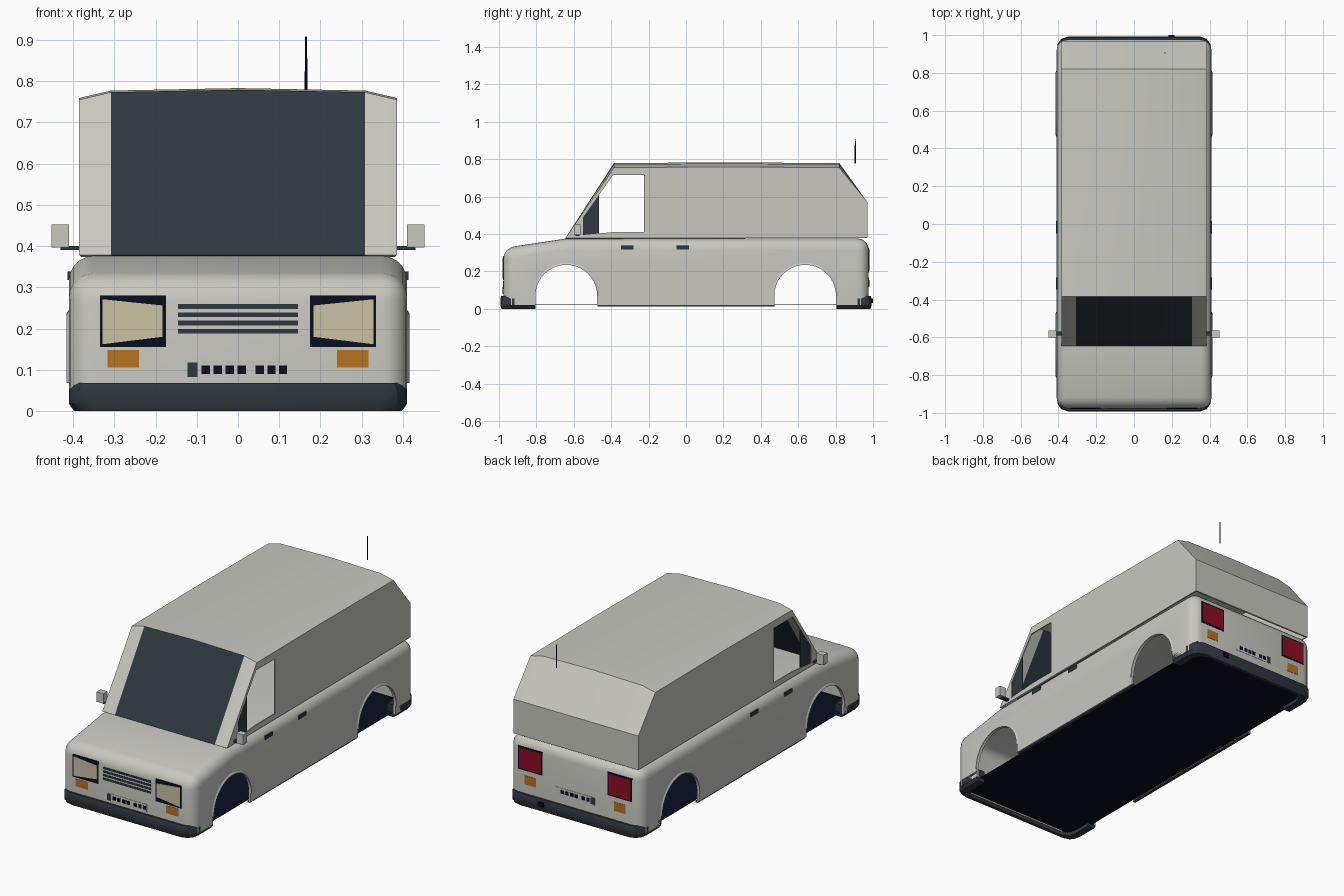
import bpy, bmesh, math
from mathutils import Vector

if "Cube" in bpy.data.objects:
    bpy.data.objects.remove(bpy.data.objects["Cube"])


def material(name, rgb):
    m = bpy.data.materials.new(name)
    m.use_nodes = True
    m.diffuse_color = (*rgb, 1)
    m.node_tree.nodes["Principled BSDF"].inputs["Base Color"].default_value = (*rgb, 1)
    return m


PAINT = material("warm_grey_paint", (0.58, 0.58, 0.53))
SLATE = material("dark_slate", (0.028, 0.039, 0.051))
NAVY = material("near_black_navy", (0.003, 0.004, 0.014))
CREAM = material("cream_lens", (0.58, 0.54, 0.36))
AMBER = material("amber_lens", (0.48, 0.17, 0.014))
RED = material("red_lens", (0.27, 0.004, 0.016))


def loft_mesh(rings):
    """Closed rings joined in order, capped at both ends."""
    bm = bmesh.new()
    rows = [[bm.verts.new(p) for p in ring] for ring in rings]
    n = len(rows[0])
    for a, b in zip(rows, rows[1:]):
        for i in range(n):
            j = (i + 1) % n
            bm.faces.new((a[i], a[j], b[j], b[i]))
    bm.faces.new(rows[0])
    bm.faces.new(rows[-1])
    bmesh.ops.recalc_face_normals(bm, faces=bm.faces)
    return bm


def finish(name, bm, *mats, smooth=False):
    mesh = bpy.data.meshes.new(name)
    bm.to_mesh(mesh)
    bm.free()
    ob = bpy.data.objects.new(name, mesh)
    bpy.context.collection.objects.link(ob)
    for m in mats:
        mesh.materials.append(m)
    if smooth:
        smooth_shade(ob)
    return ob


def activate(ob):
    bpy.ops.object.select_all(action='DESELECT')
    ob.select_set(True)
    bpy.context.view_layer.objects.active = ob


def smooth_shade(ob):
    activate(ob)
    bpy.ops.object.shade_smooth_by_angle(angle=math.radians(32))


def side_prism(name, yz, x0, x1, mat):
    return finish(name, loft_mesh([[(x, y, z) for y, z in yz] for x in (x0, x1)]), mat)


def box(name, x0, x1, y0, y1, z0, z1, mat):
    return side_prism(name, [(y0, z0), (y1, z0), (y1, z1), (y0, z1)], x0, x1, mat)


def plate(name, xz, end, layer, mat):
    """Thin plate on the front (end=-1) or rear (end=1) face."""
    ys = (end * 0.972, end * (0.977 + 0.0015 * layer))
    return finish(name, loft_mesh([[(x, y, z) for x, z in xz] for y in ys]), mat)


def rect(x0, x1, z0, z1):
    return [(x0, z0), (x1, z0), (x1, z1), (x0, z1)]


def drop_bottom(bm):
    bm.normal_update()
    bmesh.ops.delete(bm, geom=[f for f in bm.faces if f.normal.z < -0.9], context='FACES')


def hollow_and_cut(ob, thickness, cutters):
    activate(ob)
    mod = ob.modifiers.new("shell", 'SOLIDIFY')
    mod.thickness, mod.offset = thickness, -1
    bpy.ops.object.modifier_apply(modifier=mod.name)
    for c in cutters:
        mod = ob.modifiers.new("opening", 'BOOLEAN')
        mod.operation, mod.solver, mod.object = 'DIFFERENCE', 'EXACT', c
        bpy.ops.object.modifier_apply(modifier=mod.name)
        bpy.data.objects.remove(c)
    smooth_shade(ob)


def arch(cy, r, foot):
    """Wheel arch outline in the side plane."""
    arc = [(cy + r * math.cos(a), 0.07 + r * math.sin(a))
           for a in (math.pi * i / 20 for i in range(21))]
    return [(cy + r, foot)] + arc + [(cy - r, foot)]


# Lower body: rounded hollow tub with sloping bonnet and open wheel arches
WHEELS = (-0.64, 0.637)
tub = [(-0.977, 0.02), (-0.977, 0.325), (-0.64, 0.376), (0.977, 0.376), (0.977, 0.02)]
bm = loft_mesh([[(x, y, z) for y, z in tub] for x in (-0.41, 0.41)])
edges = []
for e in bm.edges:
    a, b = (v.co for v in e.verts)
    bottom = a.z < 0.03 and b.z < 0.03
    crease = abs(a.y + 0.64) < 0.01 and abs(b.y + 0.64) < 0.01
    if not bottom and not crease:
        edges.append(e)
bmesh.ops.bevel(bm, geom=edges, offset=0.06, segments=5, profile=0.5, affect='EDGES')
drop_bottom(bm)
body = finish("lower_body", bm, PAINT)
hollow_and_cut(body, 0.012,
               [side_prism("arch_cutter", arch(y, 0.165, -0.05), -0.6, 0.6, PAINT) for y in WHEELS])

# Upper body: hollow cabin with windscreen and open door windows
rings = []
for x, dz in ((-0.385, -0.018), (-0.308, 0), (0, 0.006), (0.308, 0), (0.385, -0.018)):
    rings.append([(x, -0.645, 0.378), (x, -0.385, 0.773 + dz), (x, 0.2, 0.777 + dz),
                  (x, 0.82, 0.773 + dz), (x, 0.97, 0.57), (x, 0.97, 0.38)])
bm = loft_mesh(rings)
for f in bm.faces:
    if f.normal.y < -0.5 and abs(f.calc_center_median().x) < 0.3:
        f.material_index = 1
drop_bottom(bm)
cabin = finish("upper_body", bm, PAINT, SLATE)
window = [(-0.55, 0.395), (-0.55, 0.49), (-0.39, 0.715), (-0.225, 0.715),
          (-0.225, 0.41), (-0.39, 0.41)]
hollow_and_cut(cabin, 0.01, [side_prism("window_cutter", window, -0.6, 0.6, PAINT)])

# Floor and sills
box("floor", -0.385, 0.385, -0.955, 0.955, 0.02, 0.023, NAVY)

# Parts mirrored on both sides
for s, side in ((1, "left"), (-1, "right")):
    box(side + "_sill", s * 0.39, s * 0.404, -0.472, 0.472, 0.012, 0.022, SLATE)
    side_prism(side + "_quarter_glass", [(-0.552, 0.393), (-0.465, 0.402), (-0.465, 0.612),
               (-0.552, 0.49)], s * 0.376, s * 0.382, SLATE)
    box(side + "_mirror_arm", s * 0.38, s * 0.43, -0.59, -0.57, 0.39, 0.4, SLATE)
    box(side + "_mirror", s * 0.41, s * 0.452, -0.6, -0.565, 0.396, 0.452, PAINT)
    for y in (-0.315, -0.018):
        box(side + "_door_handle", s * 0.4, s * 0.413, y - 0.033, y + 0.033, 0.318, 0.338, SLATE)
    for y in WHEELS:
        inner, outer = arch(y, 0.165, 0.068), arch(y, 0.176, 0.068)
        bm = loft_mesh([[(s * 0.4, *p), (s * 0.416, *p), (s * 0.41, *q), (s * 0.4, *q)]
                        for p, q in zip(inner, outer)])
        finish(side + "_arch_lip", bm, PAINT, smooth=True)

    # Front lamps
    plate(side + "_headlamp_frame", rect(s * 0.175, s * 0.335, 0.155, 0.28), -1, 1, NAVY)
    plate(side + "_headlamp", [(s * 0.183, 0.18), (s * 0.328, 0.162), (s * 0.328, 0.271),
                               (s * 0.183, 0.256)], -1, 2, CREAM)
    plate(side + "_front_indicator", rect(s * 0.24, s * 0.317, 0.105, 0.148), -1, 1, AMBER)
    plate(side + "_plate_lamp", rect(s * 0.11, s * 0.162, 0.074, 0.098), -1, 0, CREAM)

    # Rear lamps
    plate(side + "_tail_lamp_frame", rect(s * 0.2, s * 0.352, 0.195, 0.325), 1, 1, NAVY)
    plate(side + "_tail_lamp", rect(s * 0.207, s * 0.345, 0.203, 0.317), 1, 2, RED)
    plate(side + "_rear_indicator", rect(s * 0.24, s * 0.312, 0.118, 0.168), 1, 1, AMBER)

# Grille with bars
plate("grille", rect(-0.146, 0.146, 0.175, 0.258), -1, 0, NAVY)
for i in range(4):
    z = 0.188 + i * 0.02
    plate("grille_bar", rect(-0.146, 0.146, z, z + 0.011), -1, 2, SLATE)

# Registration plates with plain dashes
for end, z, label in ((-1, 0.1, "front"), (1, 0.137, "rear")):
    plate(label + "_plate", rect(-0.122, 0.122, z - 0.021, z + 0.021), end, 1, PAINT)
    plate(label + "_plate_band", rect(end * 0.122, end * 0.098, z - 0.018, z + 0.018), end, 2, SLATE) \
        if end < 0 else plate(label + "_plate_band", rect(-0.122, -0.098, z - 0.018, z + 0.018), end, 2, SLATE)
    for x in (-0.078, -0.049, -0.02, 0.009, 0.053, 0.081, 0.109):
        cx = -end * x
        plate(label + "_plate_dash", rect(cx - 0.01, cx + 0.01, z - 0.01, z + 0.01), end, 2, NAVY)

# Wrap-around bumpers swept along a U path
half = [(0.41, 0.805), (0.41, 0.92), (0.403, 0.955), (0.385, 0.98), (0.35, 0.992)]
path = half + [(-x, y) for x, y in reversed(half)]
section = [(0.03, 0), (0, 0.018), (0, 0.054), (0.02, 0.068), (0.13, 0.068), (0.13, 0)]
for end, label in ((-1, "front"), (1, "rear")):
    rings = [[(x * (1 - s), end * (0.805 + (y - 0.805) * (1 - s)), z) for s, z in section]
             for x, y in path]
    finish(label + "_bumper", loft_mesh(rings), SLATE, smooth=True)

# Rear bumper stub and roof aerial
box("bumper_stub", 0.182, 0.215, 0.97, 1.0, 0.03, 0.055, NAVY)
bm = bmesh.new()
bmesh.ops.create_cone(bm, cap_ends=True, segments=8, radius1=0.0035, radius2=0.0025, depth=0.13)
bmesh.ops.translate(bm, verts=bm.verts, vec=Vector((0.165, 0.905, 0.843)))
finish("aerial", bm, NAVY)
